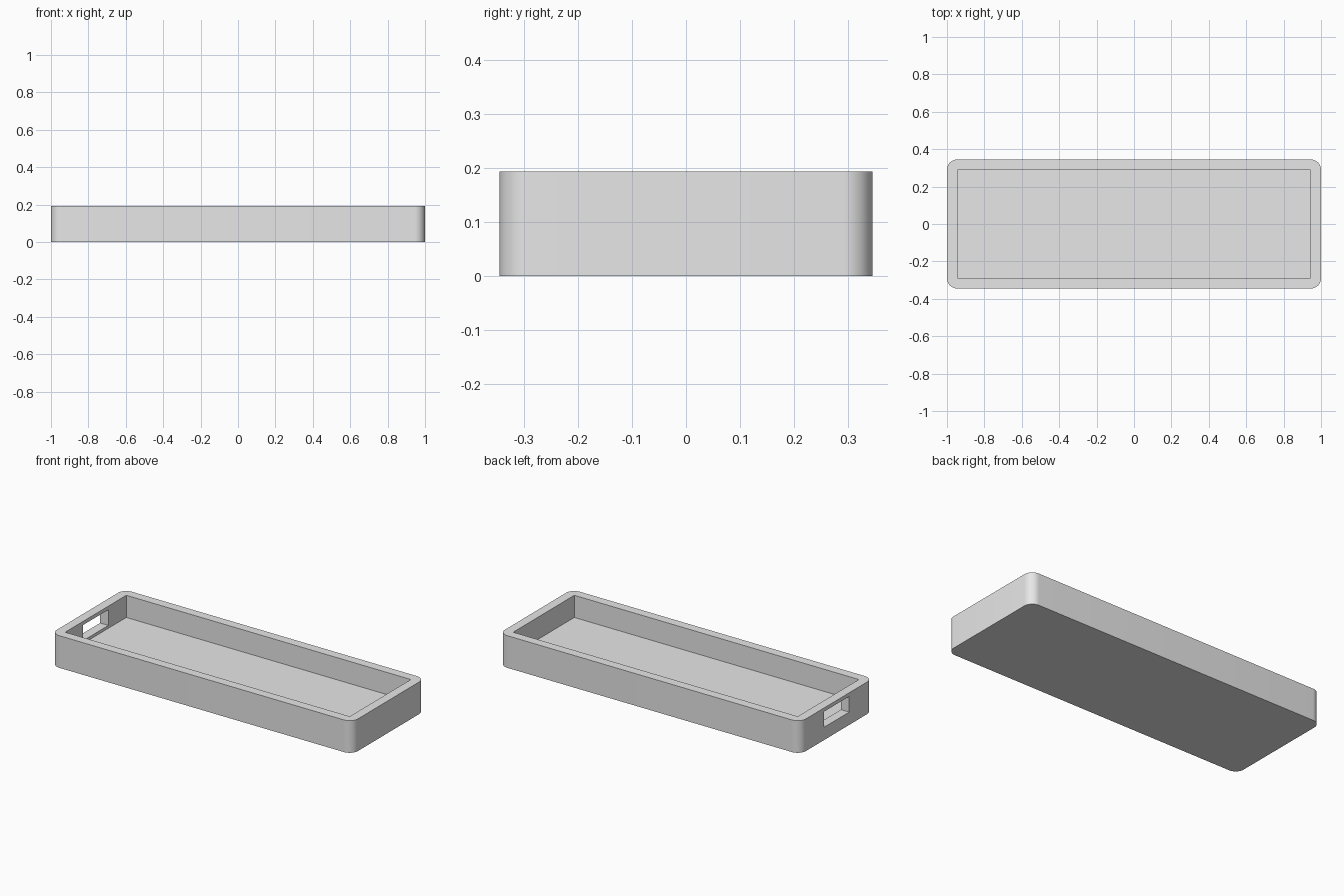
import bpy
import bmesh
import math

cube = bpy.data.objects.get("Cube")
if cube:
    bpy.data.objects.remove(cube, do_unlink=True)

# Overall sizes
LENGTH, WIDTH, HEIGHT = 2.0, 0.69, 0.193
WALL, FLOOR, RADIUS = 0.055, 0.06, 0.055

grey = bpy.data.materials.new("plain grey")
grey.use_nodes = True
colour = (0.8, 0.8, 0.8, 1)
grey.diffuse_color = colour
for node in grey.node_tree.nodes:
    if node.type == "BSDF_PRINCIPLED":
        node.inputs["Base Color"].default_value = colour


def box(name, low, high, radius=0):
    """Box between two corners, with optionally rounded upright edges."""
    bm = bmesh.new()
    bmesh.ops.create_cube(bm, size=1)
    for v in bm.verts:
        v.co = [(a + b) / 2 + c * (b - a) for a, b, c in zip(low, high, v.co)]
    if radius:
        upright = [e for e in bm.edges
                   if abs(e.verts[0].co.z - e.verts[1].co.z) > 0.01]
        bmesh.ops.bevel(bm, geom=upright, offset=radius, segments=12,
                        profile=0.5, affect="EDGES")
    mesh = bpy.data.meshes.new(name)
    bm.to_mesh(mesh)
    bm.free()
    obj = bpy.data.objects.new(name, mesh)
    mesh.materials.append(grey)
    bpy.context.collection.objects.link(obj)
    return obj


def cut(target, cutter):
    """Subtract the cutter from the target and remove it."""
    cutter.hide_render = True
    mod = target.modifiers.new("cut", "BOOLEAN")
    mod.operation = "DIFFERENCE"
    mod.solver = "EXACT"
    mod.object = cutter
    bpy.context.view_layer.objects.active = target
    bpy.ops.object.modifier_apply(modifier=mod.name)
    bpy.data.objects.remove(cutter, do_unlink=True)


# Outer shell with rounded corners
x, y = LENGTH / 2, WIDTH / 2
tray = box("tray", (-x, -y, 0), (x, y, HEIGHT), RADIUS)

# Square-cornered cavity, open at the top
cut(tray, box("cavity", (WALL - x, WALL - y, FLOOR),
              (x - WALL, y - WALL, HEIGHT + 0.1)))

# Port opening through the right end wall
cut(tray, box("port_opening", (-x - 0.1, -0.12, 0.077),
              (-x + WALL + 0.1, 0.12, 0.171)))

# Smooth the rounded corners only
bpy.ops.object.select_all(action="DESELECT")
tray.select_set(True)
bpy.context.view_layer.objects.active = tray
bpy.ops.object.shade_smooth_by_angle(angle=math.radians(30))
